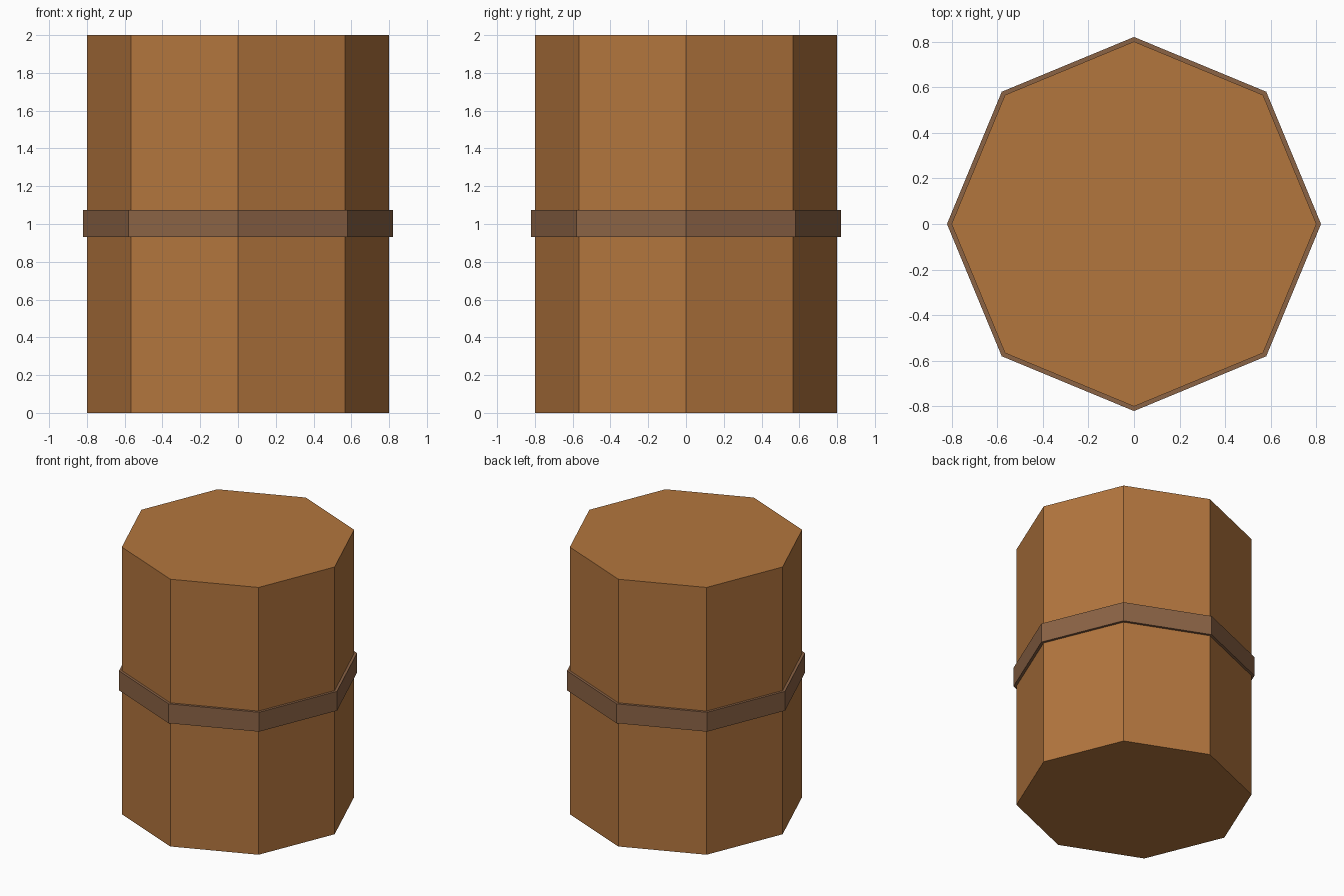
import bpy

if "Cube" in bpy.data.objects:
    bpy.data.objects.remove(bpy.data.objects["Cube"])

SIDES = 8


def material(name, color):
    mat = bpy.data.materials.new(name)
    mat.diffuse_color = (*color, 1.0)
    mat.use_nodes = True
    mat.node_tree.nodes["Principled BSDF"].inputs["Base Color"].default_value = mat.diffuse_color
    return mat


def octagon_prism(name, radius, z0, z1, mat):
    bpy.ops.mesh.primitive_cylinder_add(
        vertices=SIDES, radius=radius, depth=z1 - z0,
        location=(0, 0, (z0 + z1) / 2))
    obj = bpy.context.object
    obj.name = name
    obj.data.materials.append(mat)
    return obj


wood = material("wood", (0.45, 0.18, 0.048))
dark_band = material("dark_band", (0.26, 0.125, 0.06))

# Barrel body, with corners on the x and y axes
octagon_prism("barrel_body", 0.80, 0.0, 2.0, wood)

# Slightly wider hoop around the middle
octagon_prism("barrel_hoop", 0.82, 0.93, 1.075, dark_band)
